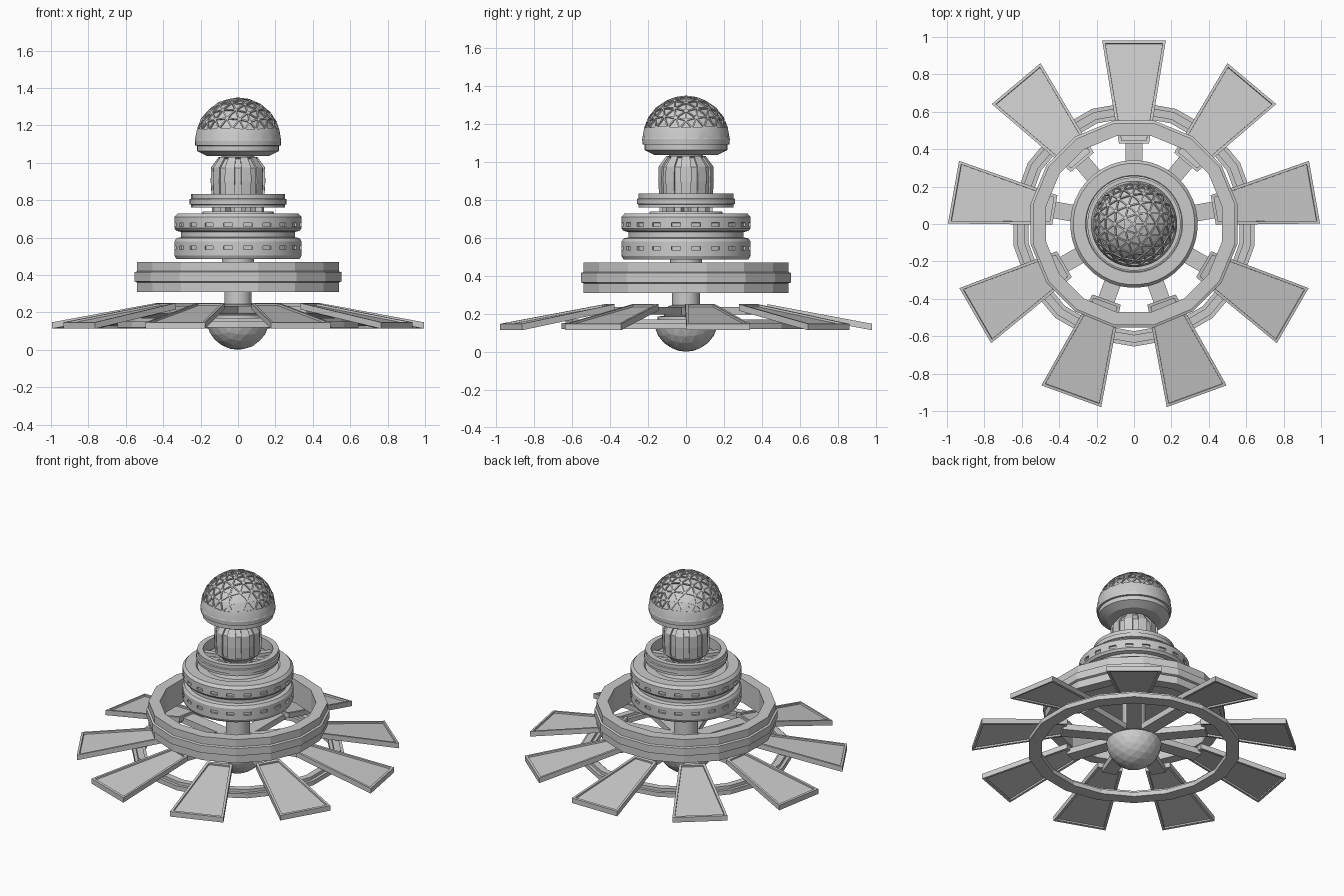
import bpy, bmesh, math
from math import sin, cos, pi, radians
from mathutils import Matrix, Vector

if "Cube" in bpy.data.objects:
    bpy.data.objects.remove(bpy.data.objects["Cube"])

grey = bpy.data.materials.new("light_grey")
grey.diffuse_color = (0.6, 0.6, 0.6, 1)
grey.use_nodes = True
grey.node_tree.nodes["Principled BSDF"].inputs["Base Color"].default_value = grey.diffuse_color


def finish(name, bm, smooth=False):
    """Turn a bmesh into a named grey object."""
    bmesh.ops.recalc_face_normals(bm, faces=bm.faces)
    me = bpy.data.meshes.new(name)
    bm.to_mesh(me)
    bm.free()
    me.materials.append(grey)
    ob = bpy.data.objects.new(name, me)
    bpy.context.collection.objects.link(ob)
    if smooth:
        bpy.ops.object.select_all(action='DESELECT')
        ob.select_set(True)
        bpy.context.view_layer.objects.active = ob
        bpy.ops.object.shade_smooth_by_angle(angle=radians(25))
    return ob


def lathe(profile, n, closed=False):
    """Spin (radius, z) points round the axis; closed makes an open ring, otherwise ends are capped.
    Returns the mesh and a table of faces[row][segment]."""
    bm = bmesh.new()
    loops = []
    for r, z in profile:
        loops.append([bm.verts.new((r * cos(2 * pi * i / n), r * sin(2 * pi * i / n), z)) for i in range(n)])
    rows = []
    for j in range(len(loops) if closed else len(loops) - 1):
        a, b = loops[j], loops[(j + 1) % len(loops)]
        rows.append([bm.faces.new((a[i], a[(i + 1) % n], b[(i + 1) % n], b[i])) for i in range(n)])
    if not closed:
        bm.faces.new(loops[0][::-1])
        bm.faces.new(loops[-1])
    bmesh.ops.recalc_face_normals(bm, faces=bm.faces)
    return bm, rows


def turn(bm, degrees):
    bmesh.ops.rotate(bm, verts=bm.verts, cent=(0, 0, 0), matrix=Matrix.Rotation(radians(degrees), 3, 'Z'))


def box(bm, lo, hi, angle=0):
    """Box between two corners, turned round the axis."""
    c = [(a + b) / 2 for a, b in zip(lo, hi)]
    s = [b - a for a, b in zip(lo, hi)]
    m = Matrix.Rotation(angle, 4, 'Z') @ Matrix.Translation(c) @ Matrix.Diagonal((*s, 1))
    bmesh.ops.create_cube(bm, size=1, matrix=m)


def half_ball(name, radius, z, upper):
    """Half of a faceted ball."""
    bm = bmesh.new()
    bmesh.ops.create_icosphere(bm, subdivisions=3, radius=radius)
    cut = bmesh.ops.bisect_plane(bm, geom=bm.verts[:] + bm.edges[:] + bm.faces[:], plane_co=(0, 0, 0),
                                 plane_no=(0, 0, 1), clear_inner=upper, clear_outer=not upper)
    bmesh.ops.contextual_create(bm, geom=[e for e in cut['geom_cut'] if isinstance(e, bmesh.types.BMEdge)])
    bmesh.ops.translate(bm, verts=bm.verts, vec=(0, 0, z))
    bmesh.ops.recalc_face_normals(bm, faces=bm.faces)
    return bm


# Bottom bowl
finish("bottom_bowl", half_ball("bottom_bowl", 0.17, 0.17, False))

# Stepped hub and central column
bm, _ = lathe([(0.15, 0.17), (0.15, 0.185), (0.115, 0.19), (0.115, 0.215), (0.095, 0.22), (0.095, 0.24),
               (0.073, 0.245), (0.073, 0.47), (0.085, 0.47), (0.085, 0.495)], 32)
finish("central_column", bm, True)

# Nine tilted panels with a recessed face on both sides
ANGLES = [radians(90 + 40 * k) for k in range(9)]
bm = bmesh.new()
for a in ANGLES:
    v = []
    for z in (-0.034, 0):
        for r, w, h in ((0.43, 0.08, 0.25), (0.98, 0.17, 0.147)):
            for s in (-1, 1):
                v.append(bm.verts.new(Matrix.Rotation(a, 3, 'Z') @ Vector((r, s * w, h + z))))
    quads = [(0, 1, 3, 2), (4, 6, 7, 5), (0, 4, 5, 1), (2, 3, 7, 6), (0, 2, 6, 4), (1, 5, 7, 3)]
    faces = [bm.faces.new([v[i] for i in q]) for q in quads]
    bmesh.ops.recalc_face_normals(bm, faces=faces)
    for f in faces[:2]:
        bmesh.ops.inset_region(bm, faces=[f], thickness=0.022)
        bmesh.ops.inset_region(bm, faces=[f], thickness=0.001, depth=-0.011)
finish("panels", bm)

# Spokes from the hub to the panels
bm = bmesh.new()
for a in ANGLES:
    box(bm, (0.06, -0.045, 0.195), (0.45, 0.045, 0.235), a)
finish("spokes", bm)

# Lower ring joining the panels, with a raised centre
bm, _ = lathe([(0.573, 0.12), (0.655, 0.12), (0.655, 0.15), (0.635, 0.15), (0.635, 0.17),
               (0.593, 0.17), (0.593, 0.15), (0.573, 0.15)], 18, True)
turn(bm, 10)
finish("lower_ring", bm)

# Big sixteen-sided ring with a middle band
bm, _ = lathe([(0.48, 0.31), (0.55, 0.31), (0.55, 0.36), (0.563, 0.365), (0.563, 0.415),
               (0.55, 0.42), (0.55, 0.47), (0.48, 0.47)], 16, True)
turn(bm, 11.25)
finish("big_ring", bm)

# Two-storey body with twenty recessed windows on each storey
body = [(0.31, 0.485), (0.33, 0.485), (0.341, 0.505), (0.341, 0.532), (0.341, 0.557), (0.341, 0.58),
        (0.33, 0.597), (0.305, 0.602), (0.305, 0.63), (0.33, 0.636), (0.341, 0.65), (0.341, 0.657),
        (0.341, 0.682), (0.341, 0.71), (0.325, 0.728), (0.26, 0.728), (0.25, 0.715), (0.2, 0.715),
        (0.19, 0.738), (0.1, 0.738)]
bm, rows = lathe(body, 40)
turn(bm, 4.5)
for j in (3, 11):
    for f in rows[j][::2]:
        bmesh.ops.inset_individual(bm, faces=[f], thickness=0.004)
        bmesh.ops.inset_individual(bm, faces=[f], thickness=0.0005, depth=-0.012)
finish("windowed_body", bm, True)

# Small upper ring with a band, and the posts holding it
bm, _ = lathe([(0.215, 0.76), (0.25, 0.76), (0.25, 0.775), (0.258, 0.778), (0.258, 0.805),
               (0.25, 0.808), (0.25, 0.832), (0.215, 0.832)], 32, True)
finish("upper_ring", bm, True)
bm = bmesh.new()
for k in range(10):
    box(bm, (0.09, -0.018, 0.735), (0.14, 0.018, 0.78), radians(18 + 36 * k))
    box(bm, (0.12, -0.018, 0.762), (0.22, 0.018, 0.785), radians(18 + 36 * k))
finish("upper_posts", bm)

# Ribbed neck
bm, rows = lathe([(0.09, 0.735), (0.1, 0.78), (0.143, 0.82), (0.148, 0.9), (0.146, 0.975),
                  (0.105, 1.03), (0.09, 1.03), (0.09, 1.05)], 20)
turn(bm, 9)
for i in range(0, 20, 2):
    strip = [rows[j][i] for j in (2, 3, 4)]
    bmesh.ops.inset_region(bm, faces=strip, thickness=0.005, depth=0)
    bmesh.ops.inset_region(bm, faces=strip, thickness=0.001, depth=-0.01)
finish("ribbed_neck", bm)

# Dome collar
bm, _ = lathe([(0.1, 1.035), (0.165, 1.035), (0.21, 1.058), (0.218, 1.062), (0.218, 1.09),
               (0.229, 1.092), (0.231, 1.12), (0.224, 1.135)], 40)
finish("dome_collar", bm, True)

# Dome with sunken triangular panels
bm = half_ball("dome", 0.231, 1.118, True)
tris = [f for f in bm.faces if len(f.verts) == 3 and min(v.co.z for v in f.verts) > 1.125]
bmesh.ops.inset_individual(bm, faces=tris, thickness=0.008)
bmesh.ops.inset_individual(bm, faces=tris, thickness=0.0005, depth=-0.008)
finish("dome", bm, True)
